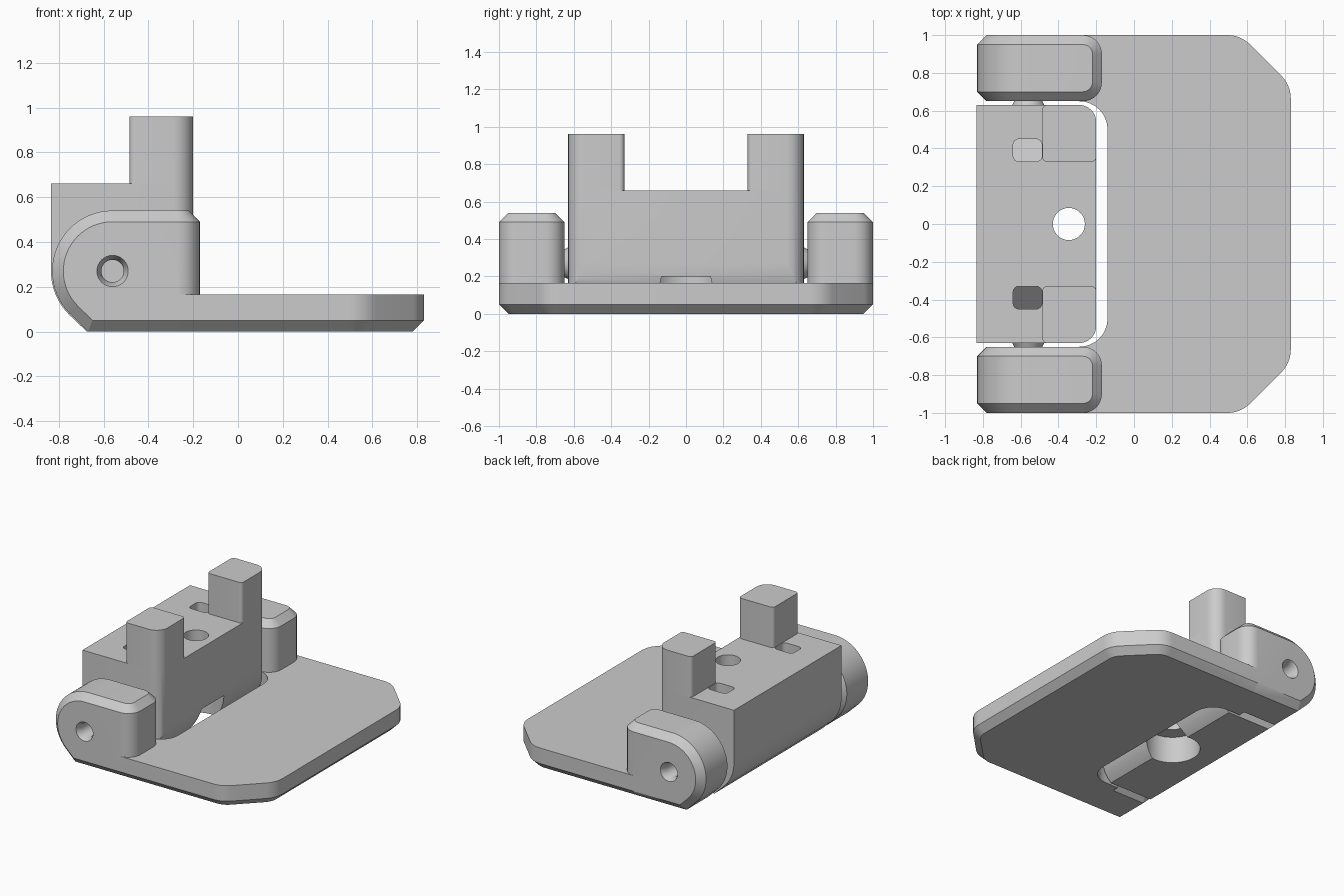
import bpy, bmesh, math
from mathutils import Vector

if "Cube" in bpy.data.objects:
    bpy.data.objects.remove(bpy.data.objects["Cube"])

# Material
grey = bpy.data.materials.new("light grey")
grey.use_nodes = True
colour = (0.6, 0.6, 0.6, 1)
grey.diffuse_color = colour
grey.node_tree.nodes["Principled BSDF"].inputs["Base Color"].default_value = colour

PIVOT = Vector((-0.56, 0.27))


def arc(centre, r, a0, a1, n=16):
    angles = [math.radians(a0 + (a1 - a0) * i / n) for i in range(n + 1)]
    return [(centre[0] + r * math.cos(a), centre[1] + r * math.sin(a)) for a in angles]


def rounded(corners, n=8):
    """Outline from (x, y, radius) corners; radius 0 keeps a corner sharp."""
    out = []
    for i, (x, y, r) in enumerate(corners):
        p = Vector((x, y))
        if not r:
            out.append((x, y))
            continue
        a = (Vector(corners[i - 1][:2]) - p).normalized()
        b = (Vector(corners[(i + 1) % len(corners)][:2]) - p).normalized()
        half = a.angle(b) / 2
        centre = p + (a + b).normalized() * (r / math.sin(half))
        start = p + a * (r / math.tan(half)) - centre
        end = p + b * (r / math.tan(half)) - centre
        a0 = math.atan2(start.y, start.x)
        sweep = (math.atan2(end.y, end.x) - a0 + math.pi) % (2 * math.pi) - math.pi
        out += arc(centre, r, math.degrees(a0), math.degrees(a0 + sweep), n)
    return out


def prism(name, outline, low, high, axis="z", edit=None):
    """Extrude an outline along z, or an x-z profile along y."""
    bm = bmesh.new()
    place = (lambda u, v, w: (u, v, w)) if axis == "z" else (lambda u, v, w: (u, w, v))
    rings = [[bm.verts.new(place(u, v, w)) for u, v in outline] for w in (low, high)]
    for ring in rings:
        bm.faces.new(ring)
    for i in range(len(outline)):
        bm.faces.new((rings[0][i - 1], rings[0][i], rings[1][i], rings[1][i - 1]))
    bmesh.ops.recalc_face_normals(bm, faces=bm.faces)
    if edit:
        edit(bm)
    mesh = bpy.data.meshes.new(name)
    bm.to_mesh(mesh)
    bm.free()
    mesh.materials.append(grey)
    obj = bpy.data.objects.new(name, mesh)
    bpy.context.collection.objects.link(obj)
    return obj


def lathe_cutter(name, radii, centre, axis="z"):
    """Stack of discs given as (radius, position along the axis)."""
    bm = bmesh.new()
    n = 32
    rings = []
    for r, w in radii:
        pts = arc(centre, r, 0, 360, n)[:-1]
        rings.append([bm.verts.new((u, v, w) if axis == "z" else (u, w, v)) for u, v in pts])
    for a, b in zip(rings, rings[1:]):
        for i in range(n):
            bm.faces.new((a[i - 1], a[i], b[i], b[i - 1]))
    bm.faces.new(rings[0])
    bm.faces.new(rings[-1])
    bmesh.ops.recalc_face_normals(bm, faces=bm.faces)
    mesh = bpy.data.meshes.new(name)
    bm.to_mesh(mesh)
    bm.free()
    mesh.materials.append(grey)
    obj = bpy.data.objects.new(name, mesh)
    bpy.context.collection.objects.link(obj)
    return obj


def combine(obj, other, operation):
    """Apply a boolean and discard the second object."""
    mod = obj.modifiers.new("bool", "BOOLEAN")
    mod.object, mod.operation, mod.solver = other, operation, "EXACT"
    graph = bpy.context.evaluated_depsgraph_get()
    mesh = bpy.data.meshes.new_from_object(obj.evaluated_get(graph))
    obj.modifiers.clear()
    obj.data = mesh
    bpy.data.objects.remove(other)


def chamfer(bm, edges, offset, segments=1):
    bmesh.ops.bevel(bm, geom=list(edges), offset=offset, offset_type="OFFSET",
                    segments=segments, profile=0.5, affect="EDGES")


# Base plate with a rounded notch and a chamfered lower rim
half = [(-0.4, 0.65, 0), (-0.4, 1, 0), (0.565, 1, 0.17), (0.83, 0.735, 0.17)]
plate_corners = [(-0.14, 0.65, 0.15)] + half
plate_corners += [(x, -y, r) for x, y, r in reversed(plate_corners)]


def plate_rim(bm):
    def is_rim(e):
        a, b = (v.co for v in e.verts)
        in_notch = all(p.x < -0.1 and abs(p.y) < 0.7 for p in (a, b))
        at_end = max(a.x, b.x) < -0.39
        return max(a.z, b.z) < 0.001 and not in_notch and not at_end
    chamfer(bm, [e for e in bm.edges if is_rim(e)], 0.05)


base = prism("base_plate", rounded(plate_corners), 0, 0.165, edit=plate_rim)

# Hinge arms: round nose, rounded inner end, chamfer all round
arm_profile = arc(PIVOT, 0.27, 90, 225, 24) + [(-0.67, 0), (-0.17, 0), (-0.17, 0.54)]


def arm_edges(bm):
    uprights = [e for e in bm.edges if all(v.co.x > -0.18 for v in e.verts)
                and abs(e.verts[0].co.z - e.verts[1].co.z) > 0.1]
    chamfer(bm, uprights, 0.1, 8)
    chamfer(bm, [e for e in bm.edges if e.calc_face_angle(0) > 1.05], 0.05)


for side in (-1, 1):
    low, high = sorted((side * 0.65, side))
    arm = prism("hinge_arm", arm_profile, low, high, "y", arm_edges)
    combine(base, arm, "UNION")
for side in (-1, 1):
    # Countersunk pin hole
    steps = [(0.075, side * 1.01), (0.05, side * 0.96), (0.05, side * 0.8)]
    combine(base, lathe_cutter("pin_hole", steps, PIVOT, "y"), "DIFFERENCE")

# Pivoting block: hinge profile trimmed by a plan with rounded corners
block_profile = [(-0.835, 0.66)] + arc(PIVOT, 0.275, 180, 225, 10) + [(-0.675, 0)]
block_profile += arc(PIVOT, 0.36, -48.6, 0, 12) + [(-0.2, 0.66)]
block = prism("pivot_block", block_profile, -0.63, 0.63, "y")
plan = [(-1, -0.63, 0), (-0.2, -0.63, 0.09), (-0.2, 0.63, 0.09), (-1, 0.63, 0)]
combine(block, prism("plan", rounded(plan), -0.1, 1), "INTERSECT")

# Screw hole with a wide recess underneath
screw = [(0.19, -0.1), (0.19, 0.2), (0.085, 0.2), (0.085, 0.8)]
combine(block, lathe_cutter("screw_hole", screw, (-0.345, 0)), "DIFFERENCE")

# Sloped pockets beside the posts
for side in (-1, 1):
    def slope_floor(bm, side=side):
        for v in bm.verts:
            if v.co.z < 0.6:
                v.co.z -= abs(v.co.y) - 0.33
    y0, y1 = sorted((side * 0.33, side * 0.45))
    pocket = [(-0.64, y0, 0.03), (-0.487, y0, 0.03), (-0.487, y1, 0.03), (-0.64, y1, 0.03)]
    combine(block, prism("pocket", rounded(pocket, 4), 0.56, 0.8, edit=slope_floor), "DIFFERENCE")

parts = [base, block]

# Upright posts and hinge pins
for side, label in ((-1, "right"), (1, "left")):
    post = [(-0.485, side * 0.33, 0.025), (-0.2, side * 0.33, 0.025),
            (-0.2, side * 0.63, 0.09), (-0.485, side * 0.63, 0.025)]
    parts.append(prism(label + "_post", rounded(post), 0.66, 0.96))
    pin = [(0.1, side * 0.6), (0.05, side * 0.7)]
    parts.append(lathe_cutter(label + "_hinge_pin", pin, PIVOT, "y"))

# Smooth curved faces, keep sharp edges
bpy.ops.object.select_all(action="DESELECT")
for obj in parts:
    obj.select_set(True)
bpy.context.view_layer.objects.active = base
bpy.ops.object.shade_smooth_by_angle(angle=math.radians(30))
